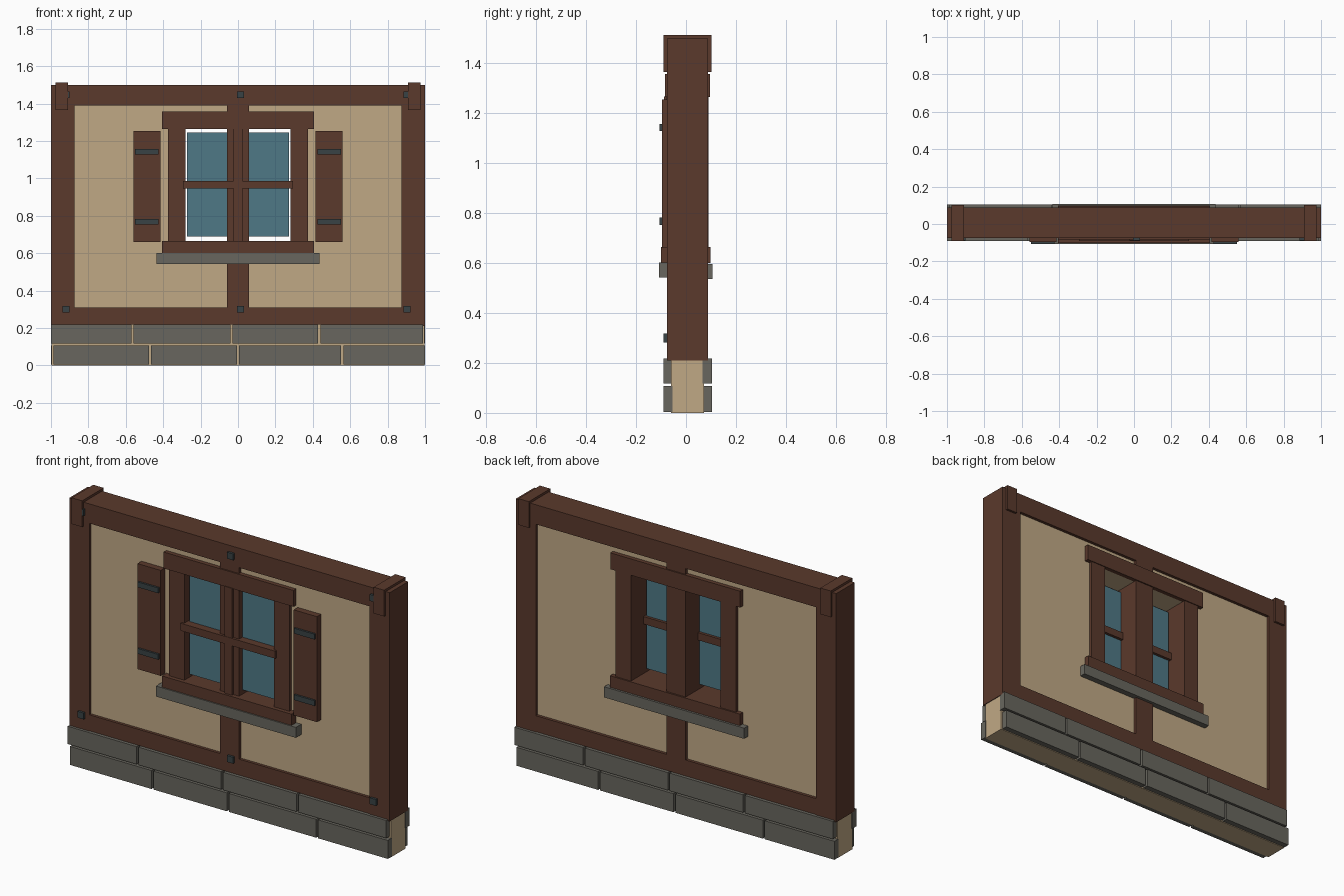
import bpy, bmesh

cube = bpy.data.objects.get("Cube")
if cube:
    bpy.data.objects.remove(cube, do_unlink=True)


def material(name, rgb):
    m = bpy.data.materials.new(name)
    m.use_nodes = True
    m.diffuse_color = (*rgb, 1)
    m.node_tree.nodes["Principled BSDF"].inputs["Base Color"].default_value = (*rgb, 1)
    return m


TIMBER = material("brown timber", (0.103, 0.041, 0.025))
PLASTER = material("tan plaster", (0.53, 0.395, 0.235))
STONE = material("grey stone", (0.140, 0.134, 0.113))
GLASS = material("blue glass", (0.078, 0.190, 0.240))
METAL = material("dark iron", (0.040, 0.054, 0.058))

FRONT, BACK = -0.076, 0.089      # timber faces
CORE_F, CORE_B = -0.06, 0.072    # plaster faces


def finish(name, bm, mat):
    bmesh.ops.recalc_face_normals(bm, faces=bm.faces)
    me = bpy.data.meshes.new(name)
    bm.to_mesh(me)
    bm.free()
    me.materials.append(mat)
    ob = bpy.data.objects.new(name, me)
    bpy.context.collection.objects.link(ob)
    return ob


def box(name, x, y, z, mat):
    """Box from (min, max) pairs."""
    bm = bmesh.new()
    bmesh.ops.create_cube(bm, size=1)
    for v in bm.verts:
        for i, (a, b) in enumerate((x, y, z)):
            v.co[i] = a if v.co[i] < 0 else b
    return finish(name, bm, mat)


def pair(name, x, y, z, mat):
    """Box and its mirror image across x = 0."""
    box(name + "_left", x, y, z, mat)
    box(name + "_right", (-x[1], -x[0]), y, z, mat)


# Plaster wall with a window opening
def rect(bm, x, z0, z1):
    return [bm.verts.new((px, CORE_F, pz))
            for px, pz in ((-x, z0), (x, z0), (x, z1), (-x, z1))]


bm = bmesh.new()
outer, inner = rect(bm, 0.996, 0, 1.496), rect(bm, 0.285, 0.64, 1.265)
for i in range(4):
    j = (i + 1) % 4
    bm.faces.new((outer[i], outer[j], inner[j], inner[i]))
ext = bmesh.ops.extrude_face_region(bm, geom=bm.faces[:])
bmesh.ops.translate(bm, vec=(0, CORE_B - CORE_F, 0),
                    verts=[g for g in ext["geom"] if isinstance(g, bmesh.types.BMVert)])
finish("plaster_wall", bm, PLASTER)

# Timber frame
depth = (FRONT, BACK)
pair("corner_post", (0.875, 1.0), depth, (0.21, 1.5), TIMBER)
box("top_beam", (-0.99, 0.99), depth, (1.39, 1.5), TIMBER)
box("bottom_beam", (-0.99, 0.99), depth, (0.22, 0.31), TIMBER)
box("centre_post", (-0.06, 0.06), depth, (0.25, 1.45), TIMBER)
pair("corner_saddle", (0.91, 0.975), (-0.09, 0.102), (1.365, 1.513), TIMBER)

# Window surround
pair("window_jamb", (0.28, 0.375), (FRONT - 0.002, BACK + 0.002), (0.64, 1.3), TIMBER)
box("front_lintel", (-0.405, 0.405), (-0.084, CORE_F), (1.265, 1.357), TIMBER)
box("back_lintel", (-0.405, 0.405), (CORE_B, 0.096), (1.265, 1.357), TIMBER)
box("window_sill", (-0.405, 0.405), (-0.101, 0.099), (0.6, 0.665), TIMBER)
box("front_stone_ledge", (-0.437, 0.437), (-0.108, CORE_F), (0.543, 0.602), STONE)
box("back_stone_ledge", (-0.437, 0.437), (CORE_B, 0.106), (0.537, 0.597), STONE)

# Panes and glazing bars
pair("glass_pane", (0.055, 0.272), (-0.046, -0.036), (0.69, 1.245), GLASS)
box("glazing_mullion", (-0.024, 0.024), (-0.088, -0.03), (0.66, 1.268), TIMBER)
box("glazing_crossbar", (-0.295, 0.295), (-0.09, -0.02), (0.945, 0.987), TIMBER)

# Shutters with iron straps
pair("shutter", (0.415, 0.56), (-0.096, -0.06), (0.66, 1.255), TIMBER)
for label, z in (("lower", 0.768), ("upper", 1.143)):
    pair(label + "_shutter_strap", (0.424, 0.552), (-0.107, -0.09), (z - 0.015, z + 0.015), METAL)

# Iron pegs on the front
for i, (x, z) in enumerate(((-0.92, 0.3), (0.013, 0.3), (0.904, 0.3),
                            (-0.92, 1.447), (0.013, 1.447), (0.904, 1.447))):
    box(f"iron_peg_{i + 1}", (x - 0.019, x + 0.019), (-0.0895, -0.07),
        (z - 0.018, z + 0.018), METAL)

# Stone footing: two courses, repeated turned around on the back
COURSES = (((0.004, 0.108), (-0.992, -0.47, 0.0, 0.558, 1.005)),
           ((0.118, 0.218), (-1.005, -0.564, -0.035, 0.435, 0.995)))
for row, (z, joints) in enumerate(COURSES):
    for k, (a, b) in enumerate(zip(joints, joints[1:])):
        a, b = max(a + 0.006, -1.0), min(b - 0.006, 1.0)
        box(f"front_stone_{row}_{k}", (a, b), (-0.091, -0.055), z, STONE)
        box(f"back_stone_{row}_{k}", (-b, -a), (0.067, 0.104), z, STONE)
